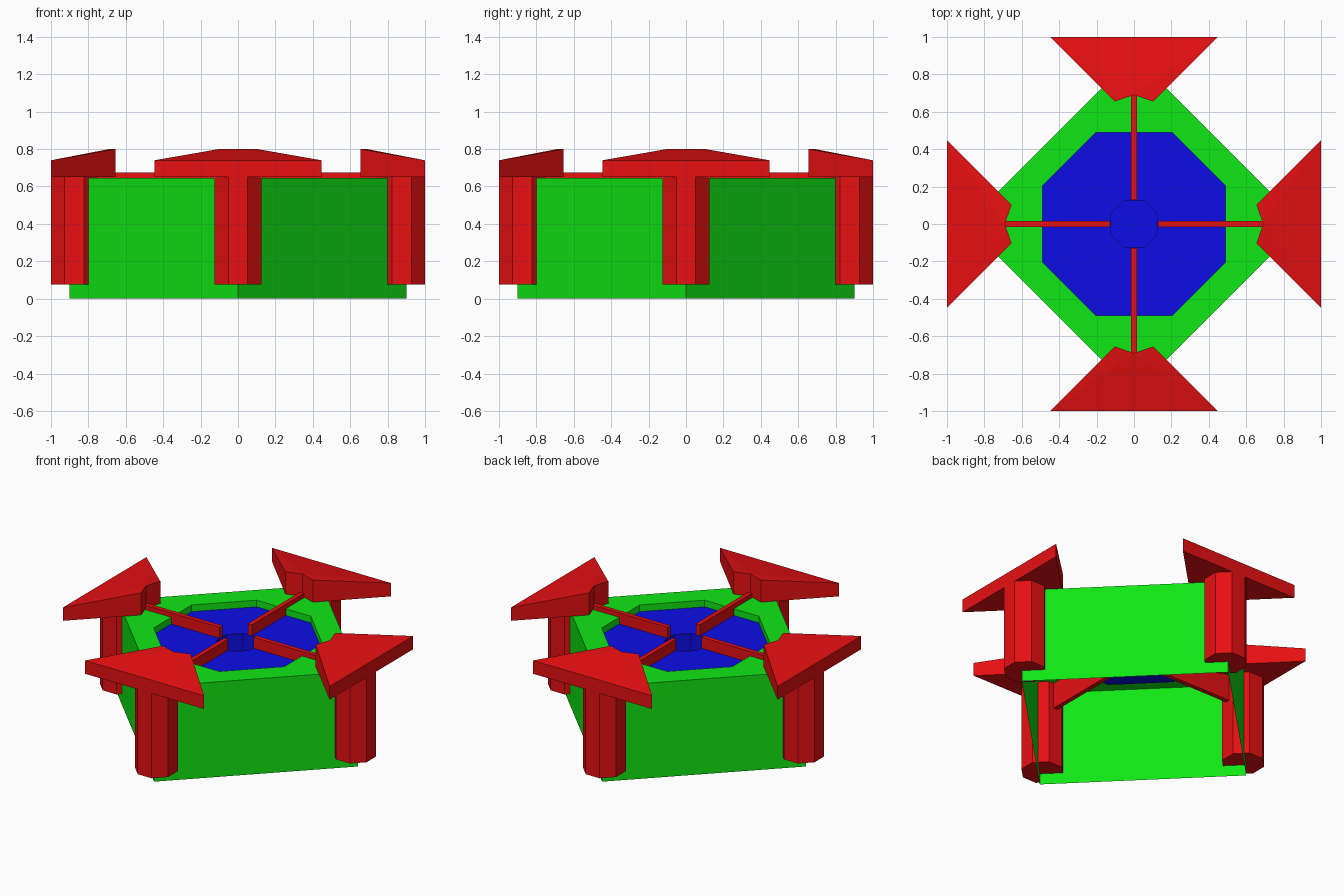
import bpy, bmesh
from math import cos, sin, pi, radians
from mathutils import Matrix

if "Cube" in bpy.data.objects:
    bpy.data.objects.remove(bpy.data.objects["Cube"])


def material(name, rgb):
    m = bpy.data.materials.new(name)
    m.diffuse_color = (*rgb, 1)
    m.use_nodes = True
    m.node_tree.nodes["Principled BSDF"].inputs["Base Color"].default_value = m.diffuse_color
    return m


RED = material("red", (0.80, 0.005, 0.006))
GREEN = material("green", (0.005, 0.80, 0.007))
BLUE = material("blue", (0.004, 0.004, 0.80))


def finish(bm, name, mat, turn=0, recalc=True):
    if recalc:
        bmesh.ops.recalc_face_normals(bm, faces=bm.faces)
    bm.transform(Matrix.Rotation(turn, 4, 'Z'))
    me = bpy.data.meshes.new(name)
    bm.to_mesh(me)
    bm.free()
    me.materials.append(mat)
    ob = bpy.data.objects.new(name, me)
    bpy.context.collection.objects.link(ob)


def octagon(apothem, cx=0):
    r = apothem / cos(pi / 8)
    return [(cx + r * cos(pi / 8 + k * pi / 4), r * sin(pi / 8 + k * pi / 4)) for k in range(8)]


def ring(bm, pts, z):
    return [bm.verts.new((x, y, z)) for x, y in pts]


def bridge(bm, a, b):
    n = len(a)
    for k in range(n):
        bm.faces.new((a[k], a[(k + 1) % n], b[(k + 1) % n], b[k]))


def prism(name, pts, z0, tops, mat, turn):
    # tops gives the height at each outline point; the top is a fan from the first
    bm = bmesh.new()
    low = ring(bm, pts, z0)
    high = [bm.verts.new((x, y, z)) for (x, y), z in zip(pts, tops)]
    bm.faces.new(low[::-1])
    for k in range(1, len(pts) - 1):
        bm.faces.new((high[0], high[k], high[k + 1]))
    bridge(bm, low, high)
    finish(bm, name, mat, turn)


# Diamond body: open below, octagonal opening with a short lip on top
bm = bmesh.new()
R, TOP, FLOOR = 0.9, 0.645, 0.6
outline = []
for k in range(8):
    r = R if k % 2 == 0 else R / 2 ** 0.5
    outline.append((r * cos(k * pi / 4), r * sin(k * pi / 4)))
base, rim = ring(bm, outline, 0), ring(bm, outline, TOP)
inner, lip = ring(bm, octagon(0.49), TOP), ring(bm, octagon(0.49), FLOOR)
bridge(bm, base, rim)
for k in range(8):
    n = (k + 1) % 8
    bm.faces.new((rim[k], rim[n], inner[k]))
    bm.faces.new((rim[n], inner[n], inner[k]))
bridge(bm, inner, lip)
finish(bm, "diamond_body", GREEN, recalc=False)

# Recessed floor with a central octagonal well
bm = bmesh.new()
edge = ring(bm, octagon(0.49), FLOOR)
well = ring(bm, octagon(0.125), FLOOR)
well_base = ring(bm, octagon(0.125), 0.45)
bridge(bm, edge, well)
bridge(bm, well, well_base)
bm.faces.new(well_base)
finish(bm, "recessed_floor", BLUE, recalc=False)

# Corner column, sloped roof wedge and spoke on each side
roof = [(0.69, 0), (0.655, -0.103), (1, -0.447), (1, 0.447), (0.655, 0.103)]
spoke = [(0.127, -0.015), (0.78, -0.015), (0.78, 0.015), (0.127, 0.015)]
for i, side in enumerate(("right", "back", "left", "front")):
    turn = radians(90 * i)
    prism(side + "_column", octagon(0.125, 0.875), 0.075, [0.65] * 8, RED, turn)
    prism(side + "_roof", roof, 0.65, [0.8, 0.8, 0.74, 0.74, 0.8], RED, turn)
    prism(side + "_spoke", spoke, 0.47, [0.675] * 4, RED, turn)
